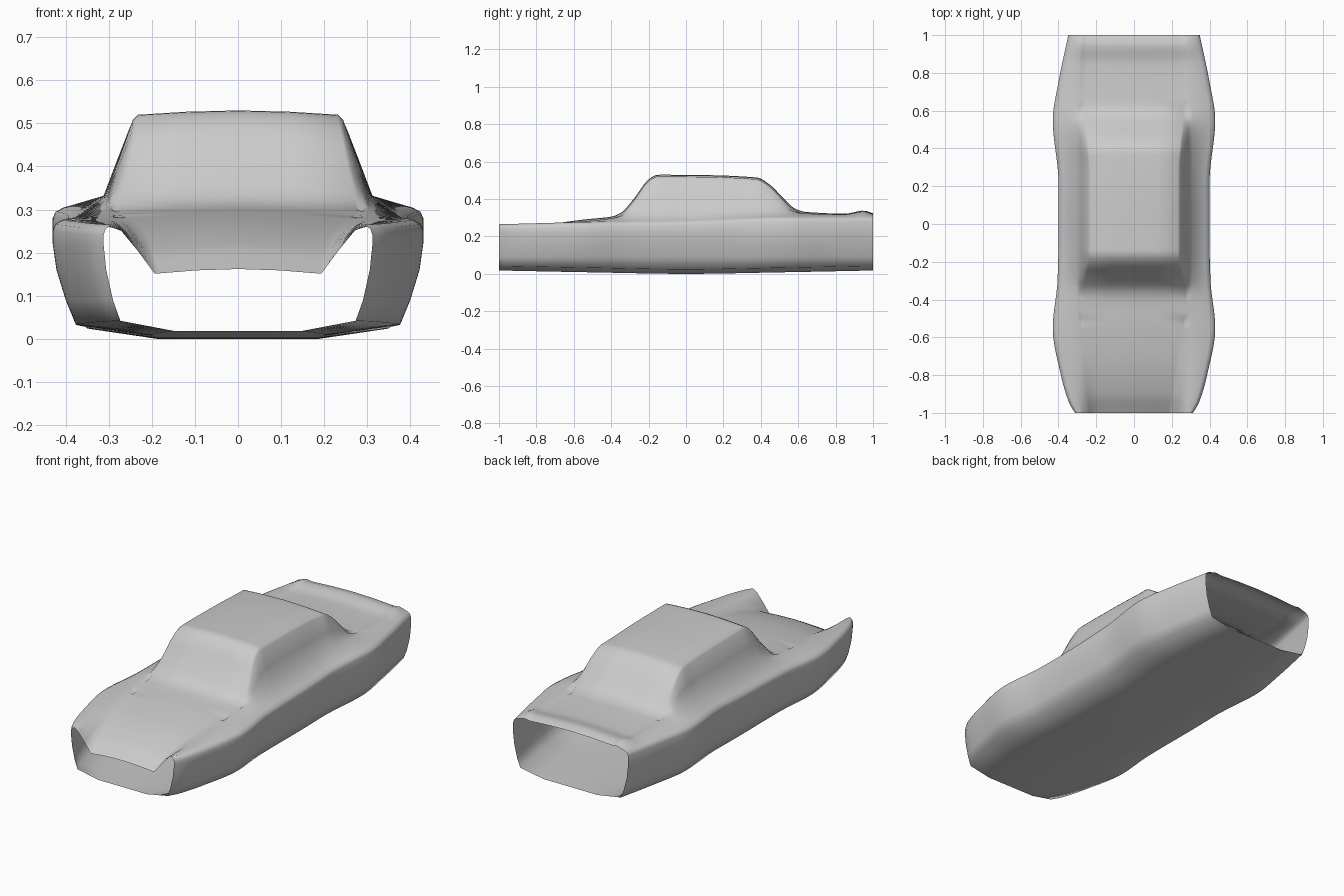
import bpy, bmesh

if "Cube" in bpy.data.objects:
    bpy.data.objects.remove(bpy.data.objects["Cube"])

paint = bpy.data.materials.new("body grey")
paint.diffuse_color = (0.6, 0.6, 0.6, 1)
paint.use_nodes = True
paint.node_tree.nodes["Principled BSDF"].inputs["Base Color"].default_value = paint.diffuse_color


def curve(keys):
    """Smooth, overshoot-free curve through (y, value) keys."""
    ys, vs = [k[0] for k in keys], [k[1] for k in keys]
    n = len(keys)
    d = [(vs[i + 1] - vs[i]) / (ys[i + 1] - ys[i]) for i in range(n - 1)]
    m = [d[0]] + [2 * a * b / (a + b) if a * b > 0 else 0 for a, b in zip(d, d[1:])] + [d[-1]]

    def f(y):
        i = 0
        while i < n - 2 and y > ys[i + 1]:
            i += 1
        h = ys[i + 1] - ys[i]
        t = (y - ys[i]) / h
        return ((2*t**3 - 3*t*t + 1) * vs[i] + (t**3 - 2*t*t + t) * h * m[i]
                + (3*t*t - 2*t**3) * vs[i + 1] + (t**3 - t*t) * h * m[i + 1])
    return f


# Body guide curves along the length
width = curve([(-1, .312), (-.95, .342), (-.8, .387), (-.55, .43), (-.3, .405), (-.1, .40),
               (.22, .40), (.55, .43), (.75, .40), (1, .348)])
floor_z = curve([(-1, .018), (-.5, .008), (0, 0), (.5, .008), (1, .018)])
shoulder_z = curve([(-1, .265), (-.5, .278), (0, .286), (.5, .305), (1, .305)])
belt_x = curve([(-1, .27), (-.6, .30), (-.35, .305), (0, .312), (.5, .312), (.8, .30), (1, .28)])
belt_z = curve([(-1, .25), (-.8, .263), (-.5, .285), (-.35, .303), (-.2, .32), (.2, .332),
                (.5, .332), (.65, .322), (.85, .318), (.95, .333), (1, .318)])
roof_x = curve([(-1, .19), (-.7, .235), (-.4, .282), (-.35, .28), (-.17, .24), (.28, .24),
                (.42, .25), (.55, .265), (1, .25)])
top_z = curve([(-1, .162), (-.9, .215), (-.72, .265), (-.55, .29), (-.4, .306), (-.35, .325),
               (-.28, .40), (-.2, .505), (-.15, .53), (.1, .528), (.38, .515), (.45, .475),
               (.52, .405), (.58, .35), (.64, .331), (.85, .322), (.95, .338), (1, .324)])


def section(y):
    """Half cross-section from floor centre round to roof centre."""
    w, zb, zs, zt = width(y), floor_z(y), shoulder_z(y), top_z(y)
    bx, bz, rx = belt_x(y), belt_z(y), roof_x(y)
    rz = zt - .01
    return [(0, zb), (.47 * w, zb), (.875 * w, zb + .024), (.93 * w, .09), (.98 * w, .16),
            (w, .22), (w, zs - .025), (.985 * w, zs - .01), (.94 * w, zs), (bx, bz),
            (bx * .52 + rx * .48, bz * .52 + rz * .48), (rx + .004, rz - .012 * (rz > bz)),
            (rx - .008, rz), (rx * .5, zt - .003), (0, zt)]


# Open-ended shell lofted through the sections
bm = bmesh.new()
rings = []
steps = 100
for i in range(steps + 1):
    y = -1 + 2 * i / steps
    half = section(y)
    ring = half + [(-x, z) for x, z in half[-2:0:-1]]
    rings.append([bm.verts.new((x, y, z)) for x, z in ring])
for a, b in zip(rings, rings[1:]):
    for j in range(len(a)):
        k = (j + 1) % len(a)
        bm.faces.new((a[j], a[k], b[k], b[j])).smooth = True
bmesh.ops.recalc_face_normals(bm, faces=bm.faces)
# Floor must face down
bm.normal_update()
if bm.faces[0].normal.z > 0:
    bmesh.ops.reverse_faces(bm, faces=bm.faces)
mesh = bpy.data.meshes.new("car_body")
bm.to_mesh(mesh)
bm.free()
mesh.materials.append(paint)
body = bpy.data.objects.new("car_body", mesh)
bpy.context.collection.objects.link(body)
